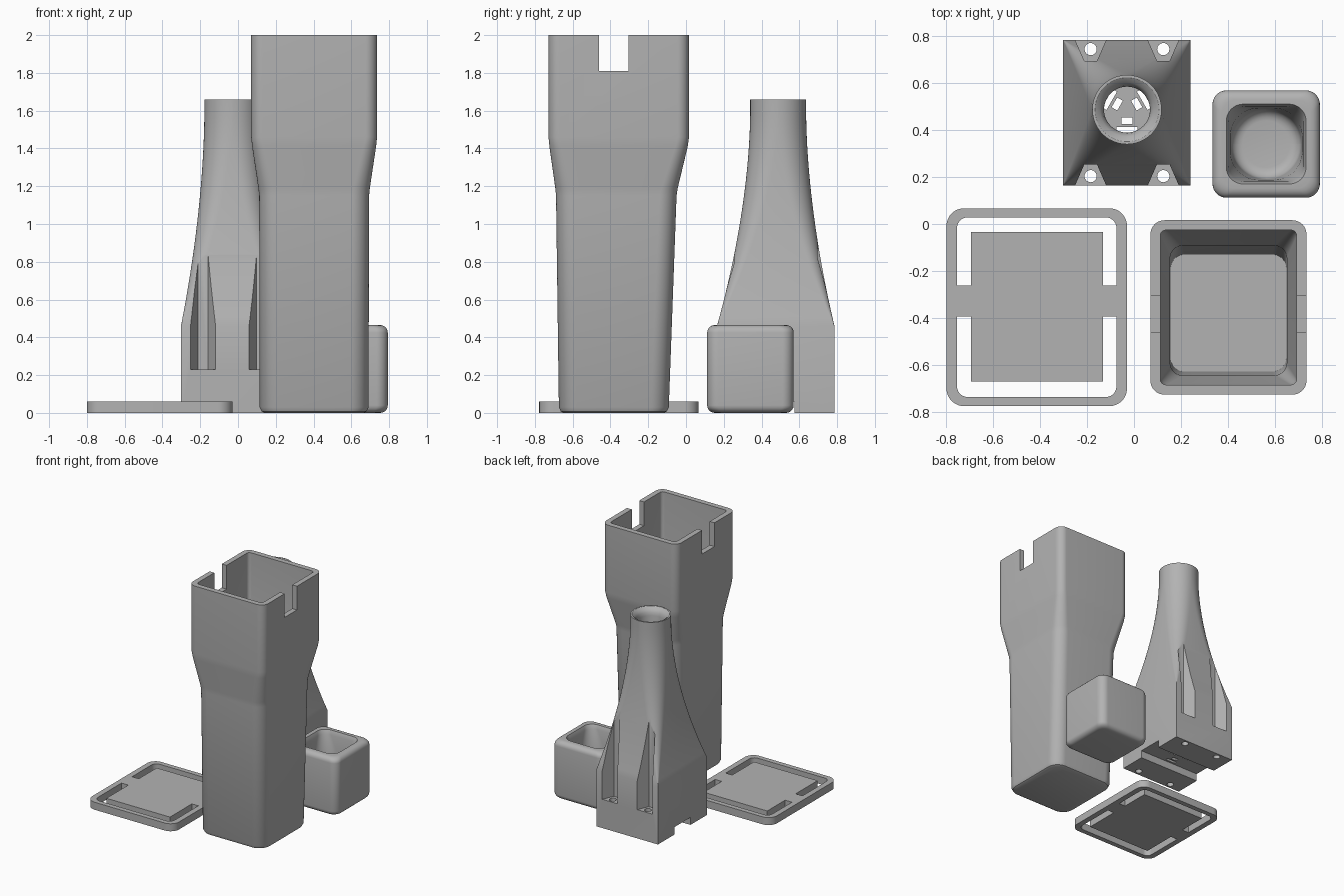
import bpy, bmesh, math
from mathutils import Matrix

if "Cube" in bpy.data.objects:
    bpy.data.objects.remove(bpy.data.objects["Cube"], do_unlink=True)

grey = bpy.data.materials.new("plain_grey")
grey.use_nodes = True
COLOR = (0.45, 0.45, 0.45, 1)
grey.diffuse_color = COLOR
grey.node_tree.nodes["Principled BSDF"].inputs["Base Color"].default_value = COLOR


def ring(cx, cy, hx, hy, r, z, seg=12):
    """Rounded rectangle outline; it is a circle when r equals the half sizes."""
    r = min(r, hx * 0.998, hy * 0.998)
    pts = []
    for i, (sx, sy) in enumerate([(1, 1), (-1, 1), (-1, -1), (1, -1)]):
        for k in range(seg + 1):
            a = math.pi / 2 * (i + k / seg)
            pts.append((cx + sx * (hx - r) + r * math.cos(a),
                        cy + sy * (hy - r) + r * math.sin(a), z))
    return pts


def loft(name, rings):
    """Closed solid through a stack of outlines, from the bottom up."""
    bm = bmesh.new()
    rows = [[bm.verts.new(p) for p in r] for r in rings]
    n = len(rows[0])
    for a, b in zip(rows, rows[1:]):
        for i in range(n):
            j = (i + 1) % n
            bm.faces.new((a[i], a[j], b[j], b[i]))
    bm.faces.new(rows[0][::-1])
    bm.faces.new(rows[-1])
    return finish(name, bm)


def finish(name, bm):
    me = bpy.data.meshes.new(name)
    bm.to_mesh(me)
    bm.free()
    me.materials.append(grey)
    ob = bpy.data.objects.new(name, me)
    bpy.context.collection.objects.link(ob)
    return ob


def box(name, x0, x1, y0, y1, z0, z1, turn=0):
    bm = bmesh.new()
    size = Matrix.Diagonal((x1 - x0, y1 - y0, z1 - z0, 1))
    place = Matrix.Translation(((x0 + x1) / 2, (y0 + y1) / 2, (z0 + z1) / 2))
    bmesh.ops.create_cube(bm, size=1, matrix=place @ Matrix.Rotation(turn, 4, "Z") @ size)
    return finish(name, bm)


def prism(name, pts, z0, z1):
    return loft(name, [[(x, y, z) for x, y in pts] for z in (z0, z1)])


def cut(ob, *cutters):
    for c in cutters:
        c.hide_render = True
        bpy.context.view_layer.objects.active = ob
        m = ob.modifiers.new("cut", "BOOLEAN")
        m.operation, m.object, m.solver = "DIFFERENCE", c, "EXACT"
        bpy.ops.object.modifier_apply(modifier=m.name)
        bpy.data.objects.remove(c, do_unlink=True)


# Flat lid: rounded plate with two slots around a centre panel
LX, LY = -0.415, -0.355
lid = loft("flat_lid", [ring(LX, LY, 0.385, 0.422, 0.075, z) for z in (0, 0.06)])
slots = loft("slot_cutter", [ring(LX, LY, 0.34, 0.383, 0.045, z) for z in (-0.05, 0.1)])
cut(slots,
    box("panel_keep", -0.695, -0.132, -0.672, -0.035, -0.1, 0.2),
    box("bridge_keep", -0.9, 0.1, -0.395, -0.262, -0.1, 0.2))
cut(lid, slots)

# Tall container: (z, half width, half depth, centre y, corner radius)
CX = 0.403
profile = [(0, 0.262, 0.265, -0.382, 0.08), (0.008, 0.278, 0.281, -0.382, 0.09),
           (0.03, 0.288, 0.291, -0.382, 0.095), (1.15, 0.291, 0.319, -0.369, 0.09),
           (1.19, 0.295, 0.324, -0.368, 0.085), (1.41, 0.328, 0.366, -0.357, 0.065),
           (1.46, 0.333, 0.372, -0.356, 0.06), (2, 0.333, 0.372, -0.356, 0.06)]
container = loft("tall_container", [ring(CX, cy, hx, hy, r, z) for z, hx, hy, cy, r in profile])
wall = 0.042
hollow = [(0.05, 0.247, 0.25, -0.38, 0.06)]
hollow += [(z, hx - wall, hy - wall, cy, r - 0.035) for z, hx, hy, cy, r in profile[3:]]
hollow.append((2.1,) + hollow[-1][1:])
cut(container,
    loft("hollow_cutter", [ring(CX, cy, hx, hy, r, z) for z, hx, hy, cy, r in hollow]),
    box("notch_cutter", -0.1, 0.9, -0.46, -0.305, 1.81, 2.2))

# Tower: square foot flowing into a round neck
TX, TY, NECK = -0.03, 0.475, 0.148


def tower_ring(z):
    u = min(max((z - 0.46) / 1.14, 0), 1)
    t = 1 - (1 - u) ** 1.8
    return ring(TX, TY + 0.013 * t, 0.272 + (NECK - 0.272) * t,
                0.311 + (NECK - 0.311) * t, max(0.001, NECK * t), z)


steps = 24
heights = [0] + [0.46 + 1.14 * i / steps for i in range(steps + 1)] + [1.66]
tower = loft("tower", [tower_ring(z) for z in heights])
BY = TY + 0.013
bore = [(0.12, 0.098), (1.60, 0.098), (1.625, 0.103), (1.645, 0.115), (1.66, 0.137), (1.72, 0.15)]
cut(tower, loft("bore_cutter", [ring(TX, BY, r, r, r, z) for z, r in bore]))

# Screw pockets and holes at the four corners of the foot
for sx in (-1, 1):
    for sy in (-1, 1):
        px, face = TX + sx * 0.155, TY + sy * 0.311
        pts = [(px - 0.067, face + sy * 0.001), (px - 0.027, face - sy * 0.09),
               (px + 0.027, face - sy * 0.09), (px + 0.067, face + sy * 0.001),
               (px + 0.067, face + sy * 0.1), (px - 0.067, face + sy * 0.1)]
        cut(tower,
            prism("pocket_cutter", pts if sy > 0 else pts[::-1], 0.23, 0.95),
            loft("hole_cutter", [ring(px, face - sy * 0.04, 0.026, 0.026, 0.026, z, 6)
                                 for z in (-0.1, 0.3)]))

# Channel under the foot, with slots through the plate below the bore
cut(tower, box("channel_cutter", -0.5, 0.5, 0.375, 0.575, -0.1, 0.06))
for i in range(3):
    a = math.radians(30 + 120 * i)
    for dist, half_len, half_wide in ((0.086, 0.045, 0.011), (0.048, 0.024, 0.014)):
        x, y = TX + dist * math.cos(a), BY + dist * math.sin(a)
        cut(tower, box("slot_cutter", x - half_wide, x + half_wide,
                       y - half_len, y + half_len, -0.1, 0.2, a))

# Small cup: rounded block with a square mouth running into a round socket
QX, QY, H = 0.564, 0.341, 0.229
R = 0.04
arc = [i * math.pi / 10 for i in range(6)]
cup_rings = [ring(QX, QY, H - R * (1 - math.sin(a)), H - R * (1 - math.sin(a)), 0.06,
                  R * (1 - math.cos(a))) for a in arc]
cup_rings += [ring(QX, QY, H - R * (1 - math.cos(a)), H - R * (1 - math.cos(a)), 0.06,
                   0.465 - R * (1 - math.sin(a))) for a in arc]
cup = loft("small_cup", cup_rings)
socket = [(0.1 + 0.05 * (1 - math.cos(a)), 0.1 + 0.05 * math.sin(a), 0.2) for a in arc]
socket += [(0.3, 0.153, 0.12), (0.43, 0.16, 0.07), (0.455, 0.166, 0.07), (0.5, 0.185, 0.08)]
cut(cup, loft("socket_cutter", [ring(QX, QY, h, h, r, z) for z, h, r in socket]))

# Smooth shading that keeps the sharp edges
bpy.ops.object.select_all(action="DESELECT")
for ob in (lid, container, tower, cup):
    ob.select_set(True)
bpy.context.view_layer.objects.active = tower
bpy.ops.object.shade_smooth_by_angle(angle=math.radians(30))
